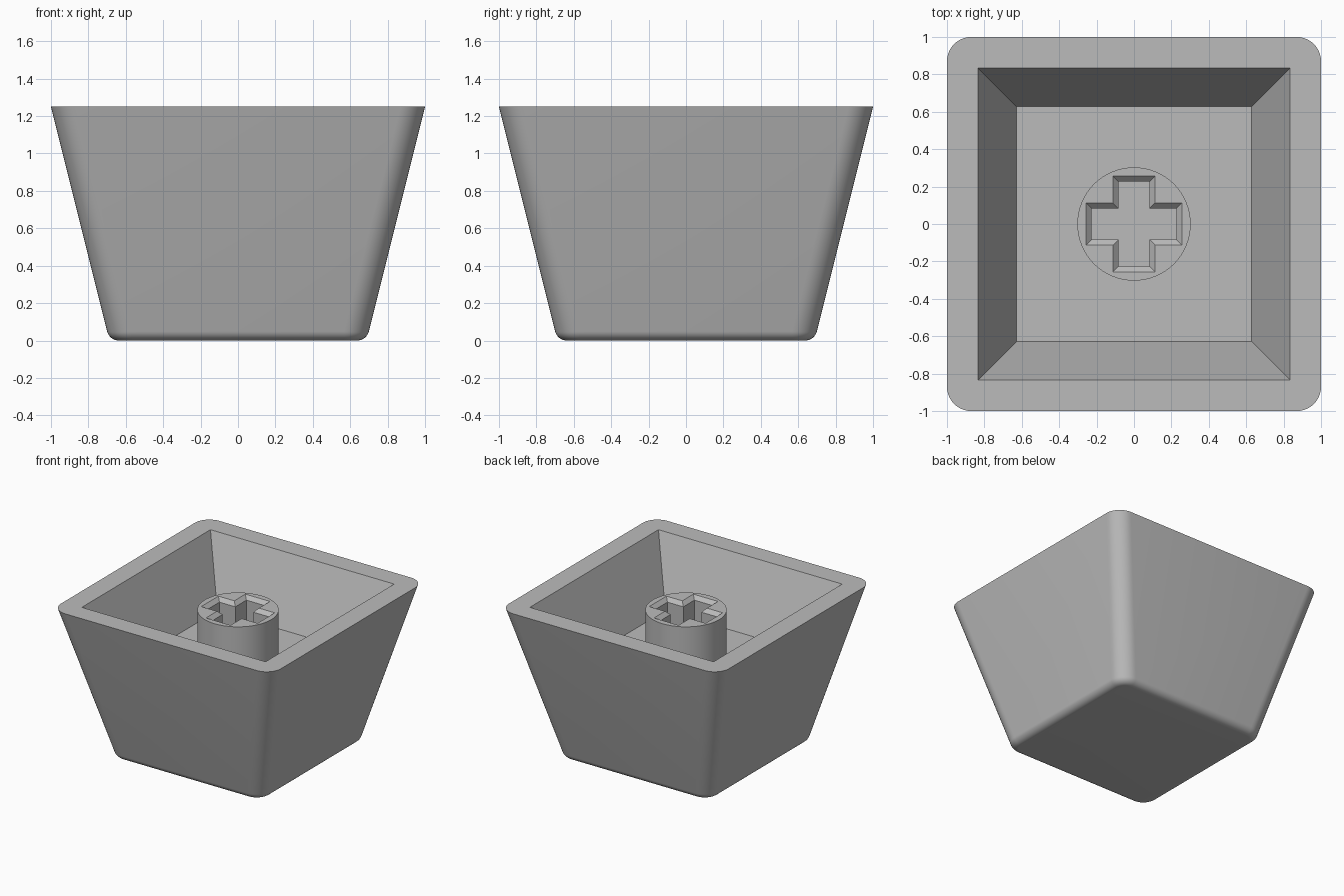
import bpy, bmesh, math

if "Cube" in bpy.data.objects:
    bpy.data.objects.remove(bpy.data.objects["Cube"])

grey = bpy.data.materials.new("plain grey")
grey.diffuse_color = (0.5, 0.5, 0.5, 1)
grey.use_nodes = True
grey.node_tree.nodes["Principled BSDF"].inputs["Base Color"].default_value = grey.diffuse_color

HEIGHT, FLOOR, STEM_TOP = 1.25, 0.72, 1.135
SEG = 10


def rounded_square(half, r):
    """Counter-clockwise outline; r = 0 gives coincident corner points."""
    pts = []
    for k in range(4):
        mid = math.radians(45 + 90 * k)
        cx = math.copysign(half - r, math.cos(mid))
        cy = math.copysign(half - r, math.sin(mid))
        for i in range(SEG + 1):
            a = math.radians(90 * k + 90 * i / SEG)
            pts.append((cx + r * math.cos(a), cy + r * math.sin(a)))
    return pts


def cross(length, width):
    """Plus-shaped outline."""
    arm = [(length, -width), (length, width), (width, width)]
    pts = []
    for k in range(4):
        for x, y in arm:
            for _ in range(k):
                x, y = -y, x
            pts.append((x, y))
    return pts


def ring(bm, pts, z):
    return [bm.verts.new((x, y, z)) for x, y in pts]


def bridge(bm, a, b):
    n = len(a)
    for i in range(n):
        j = (i + 1) % n
        bm.faces.new((a[i], a[j], b[j], b[i]))


def finish(bm, name):
    bmesh.ops.recalc_face_normals(bm, faces=bm.faces)
    mesh = bpy.data.meshes.new(name)
    bm.to_mesh(mesh)
    bm.free()
    mesh.materials.append(grey)
    obj = bpy.data.objects.new(name, mesh)
    bpy.context.collection.objects.link(obj)
    bpy.ops.object.select_all(action='DESELECT')
    obj.select_set(True)
    bpy.context.view_layer.objects.active = obj
    bpy.ops.object.shade_smooth_by_angle(angle=math.radians(25))


# Cap shell: filleted base, sloping walls, flat rim, tapered cavity
bm = bmesh.new()
R = 0.065                                   # base fillet radius
lean = math.atan(0.25)                      # outward lean of the walls
base = 0.6875                               # half width of the sharp base
flat = base - R / math.tan((math.pi / 2 + lean) / 2)
rings = []
for i in range(SEG + 1):
    a = (math.pi / 2 - lean) * i / SEG
    half = flat + R * math.sin(a)
    rings.append(ring(bm, rounded_square(half, 0.12 - (base - half)),
                      R - R * math.cos(a)))
rings.append(ring(bm, rounded_square(1.0, 0.13), HEIGHT))
rings.append(ring(bm, rounded_square(0.835, 0), HEIGHT))
rings.append(ring(bm, rounded_square(0.627, 0), FLOOR))
for a, b in zip(rings, rings[1:]):
    bridge(bm, a, b)
bm.faces.new(rings[0])
bm.faces.new(rings[-1])
bmesh.ops.remove_doubles(bm, verts=bm.verts, dist=1e-5)
finish(bm, "cap_shell")

# Stem: round post with a chamfered cross socket
bm = bmesh.new()
N = 64
circle = [(0.303 * math.cos(2 * math.pi * i / N),
           0.303 * math.sin(2 * math.pi * i / N)) for i in range(N)]
foot, top = ring(bm, circle, FLOOR), ring(bm, circle, STEM_TOP)
mouth = ring(bm, cross(0.256, 0.112), STEM_TOP)
throat = ring(bm, cross(0.226, 0.082), STEM_TOP - 0.03)
socket = ring(bm, cross(0.226, 0.082), FLOOR)
bridge(bm, foot, top)
bridge(bm, mouth, throat)
bridge(bm, throat, socket)
loops = [bm.edges.get((r[i], r[(i + 1) % len(r)]))
         for r in (top, mouth) for i in range(len(r))]
bmesh.ops.triangle_fill(bm, edges=loops, use_beauty=True, use_dissolve=False,
                        normal=(0, 0, 1))
finish(bm, "stem")
